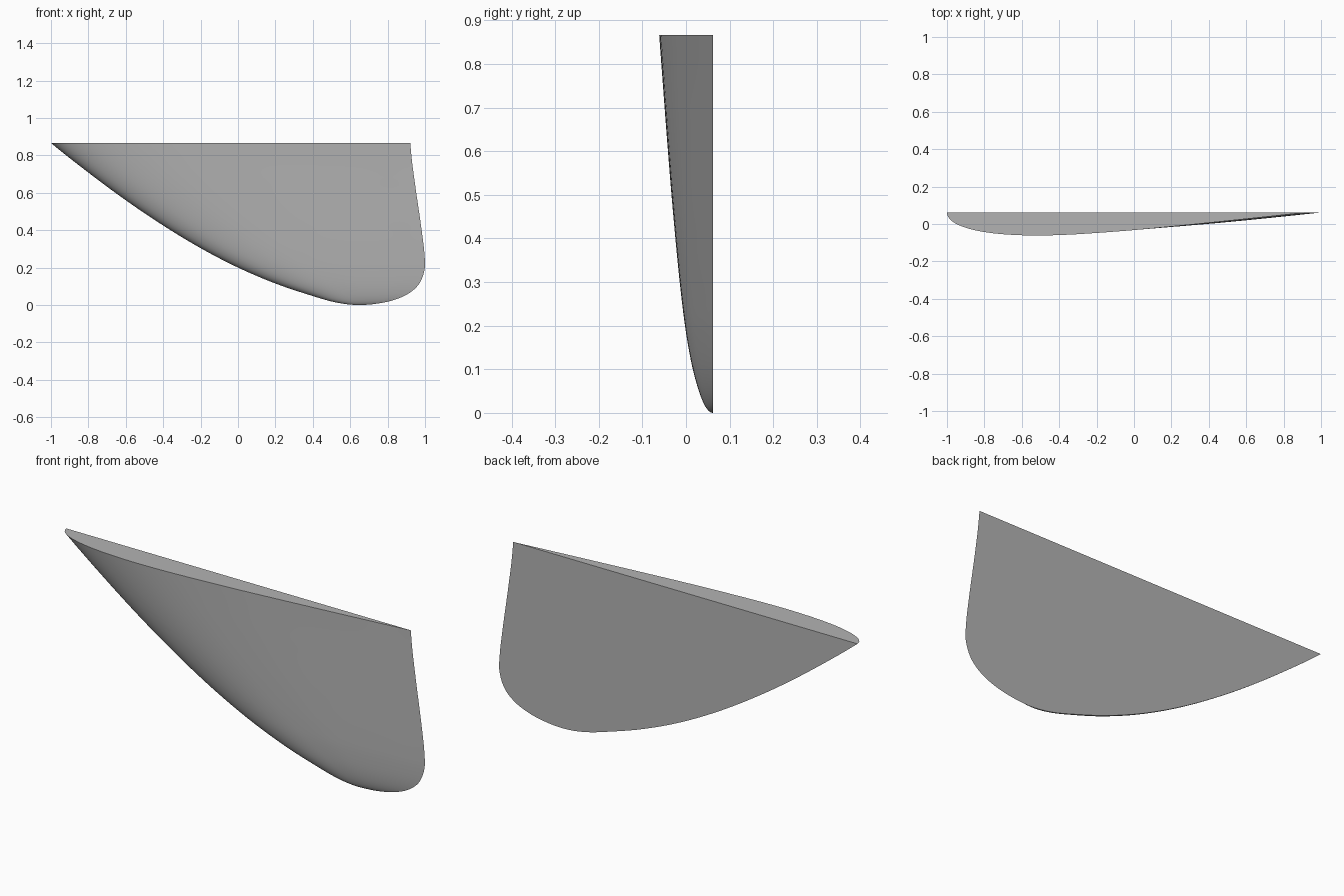
import bpy, bmesh, math

if "Cube" in bpy.data.objects:
    bpy.data.objects.remove(bpy.data.objects["Cube"])

H = 0.866        # fin height
BACK = 0.0615    # flat rear plane
RATIO = 0.064    # thickness / chord


def spline(pts, v):
    """Smooth curve through (p, value) points, with p square-rooted so rounded ends stay round."""
    xs = [math.sqrt(p[0]) for p in pts]
    ys = [p[1] for p in pts]
    n = len(pts)
    x = math.sqrt(v)

    def slope(i):
        if i == 0 or i == n - 1:
            a, b = (0, 1) if i == 0 else (n - 2, n - 1)
            return (ys[b] - ys[a]) / (xs[b] - xs[a])
        h0, h1 = xs[i] - xs[i - 1], xs[i + 1] - xs[i]
        d0, d1 = (ys[i] - ys[i - 1]) / h0, (ys[i + 1] - ys[i]) / h1
        return (d0 * h1 + d1 * h0) / (h0 + h1)

    i = 0
    while i < n - 2 and x > xs[i + 1]:
        i += 1
    h = xs[i + 1] - xs[i]
    t = (x - xs[i]) / h
    return ((2*t**3 - 3*t**2 + 1) * ys[i] + (t**3 - 2*t**2 + t) * h * slope(i)
            + (3*t**2 - 2*t**3) * ys[i + 1] + (t**3 - t**2) * h * slope(i + 1))


# Outline as (z, x): swept leading edge and upright trailing edge
leading = [(0, .65), (.019, .5), (.051, .39), (.115, .20), (.2, 0), (.304, -.2),
           (.425, -.4), (.56, -.6), (.708, -.8), (H, -1)]
trailing = [(0, .65), (.005, .727), (.02, .81), (.06, .91), (.11, .966), (.16, .99),
            (.2, .999), (.27, .997), (.42, .979), (.65, .946), (.78, .929), (H, .921)]
# Foil section as (chord fraction, relative thickness)
foil = [(0, 0), (.01, .32), (.05, .65), (.104, .85), (.17, .96), (.25, 1), (.33, .97),
        (.42, .885), (.52, .765), (.625, .61), (.73, .445), (.86, .235), (1, 0)]

ROWS, COLS = 72, 56
bm = bmesh.new()
tip = bm.verts.new((.65, BACK, 0))
us = [(j / COLS) ** 2 * (1 - .35 * j / COLS) / .65 for j in range(COLS + 1)]
prev = None
for r in range(1, ROWS + 1):
    z = H * (r / ROWS) ** 2
    x0, x1 = spline(leading, z), spline(trailing, z)
    c = x1 - x0
    front = [bm.verts.new((x0 + c * u, BACK - RATIO * c * max(0, spline(foil, min(u, 1))), z))
             for u in us]
    # rear row lies on the flat plane, sharing the two edge vertices
    rear = [bm.verts.new((v.co.x, BACK, z)) for v in front[1:-1]]
    ring = front + rear[::-1]
    n = len(ring)
    for j in range(n):
        k = (j + 1) % n
        if prev:
            bm.faces.new((prev[j], prev[k], ring[k], ring[j]))
        else:
            bm.faces.new((tip, ring[k], ring[j]))
    prev = ring
bm.faces.new(prev)  # flat base of the fin
bmesh.ops.recalc_face_normals(bm, faces=bm.faces)

mesh = bpy.data.meshes.new("fin")
bm.to_mesh(mesh)
bm.free()
fin = bpy.data.objects.new("fin", mesh)
bpy.context.collection.objects.link(fin)

# Darker grey surface
grey = bpy.data.materials.new("dark_grey")
grey.diffuse_color = (.45, .45, .45, 1)
grey.use_nodes = True
grey.node_tree.nodes["Principled BSDF"].inputs["Base Color"].default_value = grey.diffuse_color
mesh.materials.append(grey)

bpy.context.view_layer.objects.active = fin
fin.select_set(True)
bpy.ops.object.shade_smooth_by_angle(angle=math.radians(30))
